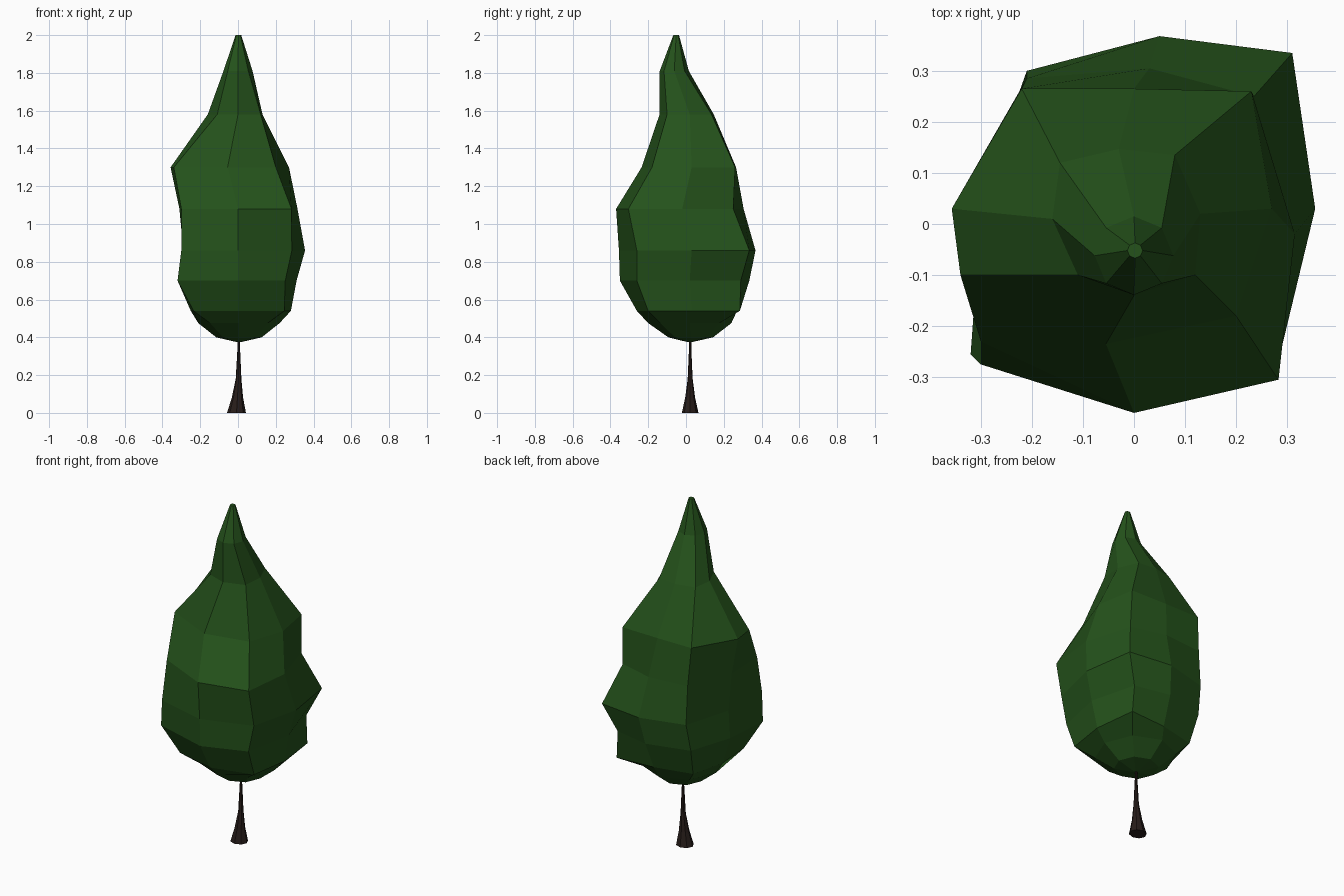
import bpy, bmesh, math


def material(name, rgb):
    m = bpy.data.materials.new(name)
    m.diffuse_color = (*rgb, 1)
    return m


def circle(cx, cy, rx, ry, n):
    return [(cx + rx * math.cos(2 * math.pi * i / n), cy + ry * math.sin(2 * math.pi * i / n))
            for i in range(n)]


def loft(name, rings, mat):
    """Skin a stack of (z, outline) rings and cap both ends, flat shaded."""
    bm = bmesh.new()
    loops = [[bm.verts.new((x, y, z)) for x, y in pts] for z, pts in rings]
    n = len(loops[0])
    for a, b in zip(loops, loops[1:]):
        for i in range(n):
            j = (i + 1) % n
            bm.faces.new((a[i], a[j], b[j], b[i]))
    bm.faces.new(loops[0][::-1])
    bm.faces.new(loops[-1])
    bmesh.ops.recalc_face_normals(bm, faces=bm.faces)
    me = bpy.data.meshes.new(name)
    bm.to_mesh(me)
    bm.free()
    me.materials.append(mat)
    ob = bpy.data.objects.new(name, me)
    bpy.context.collection.objects.link(ob)
    return ob


green = material("foliage_green", (0.018, 0.085, 0.011))
brown = material("bark_brown", (0.02, 0.012, 0.01))

# Crown: eight-sided irregular rings, points run E, NE, N, NW, W, SW, S, SE
crown = [
    (0.375, circle(0.005, 0.02, 0.012, 0.012, 8)),
    (0.40, circle(0.005, 0.025, 0.12, 0.118, 8)),
    (0.475, circle(0.005, 0.02, 0.215, 0.22, 8)),
    (0.54, [(.28, .03), (.25, .285), (.02, .27), (-.20, .22),
            (-.25, .02), (-.235, -.20), (0, -.26), (.245, -.20)]),
    (0.70, [(.31, .02), (.24, .29), (.03, .335), (-.22, .27),
            (-.30, .02), (-.32, -.255), (0, -.35), (.25, -.26)]),
    (0.86, [(.355, .03), (.31, .335), (.05, .368), (-.21, .30),
            (-.29, .02), (-.30, -.275), (0, -.355), (.285, -.26)]),
    (1.08, [(.315, -.02), (.235, .25), (.03, .305), (-.21, .285),
            (-.31, .02), (-.30, -.23), (0, -.37), (.283, -.305)]),
    (1.30, [(.27, .03), (.23, .26), (0, .265), (-.22, .265),
            (-.357, .03), (-.34, -.10), (-.055, -.235), (.20, -.18)]),
    (1.58, [(.13, .02), (.08, .135), (-.03, .147), (-.145, .12),
            (-.16, .01), (-.11, -.10), (0, -.14), (.12, -.10)]),
    (1.81, circle(0, -0.062, 0.077, 0.077, 8)),
    (2.00, circle(0.002, -0.052, 0.015, 0.015, 8)),
]
loft("crown", crown, green)

# Trunk: flared foot narrowing to a thin stem inside the crown
trunk = [(z, circle(x, 0.022, r, r * 0.88, 8)) for z, x, r in [
    (0, -.008, .05), (.08, -.003, .03), (.18, .003, .015), (.34, .004, .007), (.45, .004, .006)]]
loft("trunk", trunk, brown)
